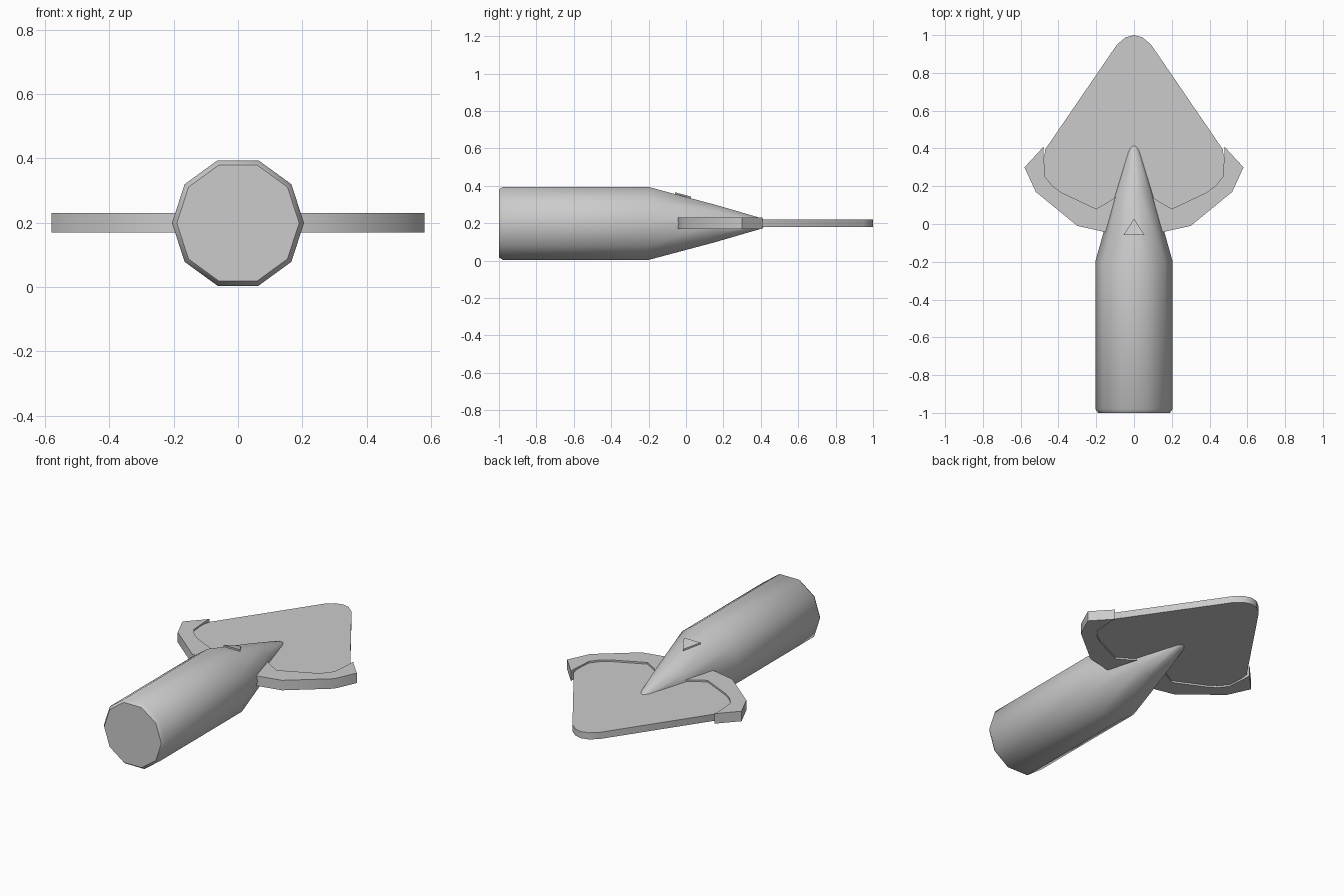
import bpy, bmesh, math
from mathutils import Vector

if "Cube" in bpy.data.objects:
    bpy.data.objects.remove(bpy.data.objects["Cube"])

CZ = 0.199  # height of the central axis


def finish(bm, name, angle=None):
    bmesh.ops.recalc_face_normals(bm, faces=bm.faces)
    me = bpy.data.meshes.new(name)
    bm.to_mesh(me)
    bm.free()
    ob = bpy.data.objects.new(name, me)
    bpy.context.collection.objects.link(ob)
    if angle:
        bpy.ops.object.select_all(action='DESELECT')
        ob.select_set(True)
        bpy.context.view_layer.objects.active = ob
        bpy.ops.object.shade_smooth_by_angle(angle=math.radians(angle))
    return ob


def plate(name, outline, z0, z1, angle=None, slope=0.0):
    """Extrude an xy outline from z0 to z1; slope tilts it along y."""
    bm = bmesh.new()
    face = bm.faces.new([bm.verts.new((x, y, z0 + slope * y)) for x, y in outline])
    top = bmesh.ops.extrude_face_region(bm, geom=[face])['geom']
    for v in top:
        if isinstance(v, bmesh.types.BMVert):
            v.co.z += z1 - z0
    return finish(bm, name, angle)


def mirrored(half):
    """Close a right-hand half outline across x = 0."""
    return half + [(-x, y) for x, y in reversed(half) if x > 0]


# Ten-sided handle with a bevelled butt and a tapered point
SIDES = 10
profile = [(-1, 0.19), (-0.98, 0.205), (-0.2, 0.205), (0.16, 0.104),
           (0.395, 0.032), (0.42, 0.019)]
bm = bmesh.new()
rings = []
for y, r in profile:
    rings.append([bm.verts.new((r * math.cos(math.tau * i / SIDES), y,
                                CZ + r * math.sin(math.tau * i / SIDES)))
                  for i in range(SIDES)])
for a, b in zip(rings, rings[1:]):
    for i in range(SIDES):
        j = (i + 1) % SIDES
        bm.faces.new((a[i], a[j], b[j], b[i]))
bm.faces.new(rings[0])
tip = bm.verts.new((0, 0.432, CZ))
for i in range(SIDES):
    bm.faces.new((rings[-1][i], rings[-1][(i + 1) % SIDES], tip))
finish(bm, "handle", 37)

# Flat blade with a rounded tip
plate("blade", mirrored([(0, 1), (0.045, 0.988), (0.09, 0.95), (0.47, 0.395),
                         (0.49, 0.25), (0.44, 0.17), (0.2, 0.04), (0, 0.04)]),
      0.18, 0.22, 30)

# Thicker collar holding the back of the blade
plate("collar", mirrored([(0, 0.15), (0.09, 0.15), (0.13, 0.12), (0.2, 0.08),
                          (0.38, 0.165), (0.43, 0.2), (0.47, 0.25),
                          (0.48, 0.385), (0.478, 0.41), (0.58, 0.3),
                          (0.52, 0.17), (0.3, -0.01), (0.15, -0.043),
                          (0, -0.055)]),
      0.17, 0.23, 30)

# Small raised triangle on the sloping top of the handle
plate("triangle_button", [(0, 0.028), (0.055, -0.058), (-0.055, -0.058)],
      0.325, 0.35, slope=-0.267)
